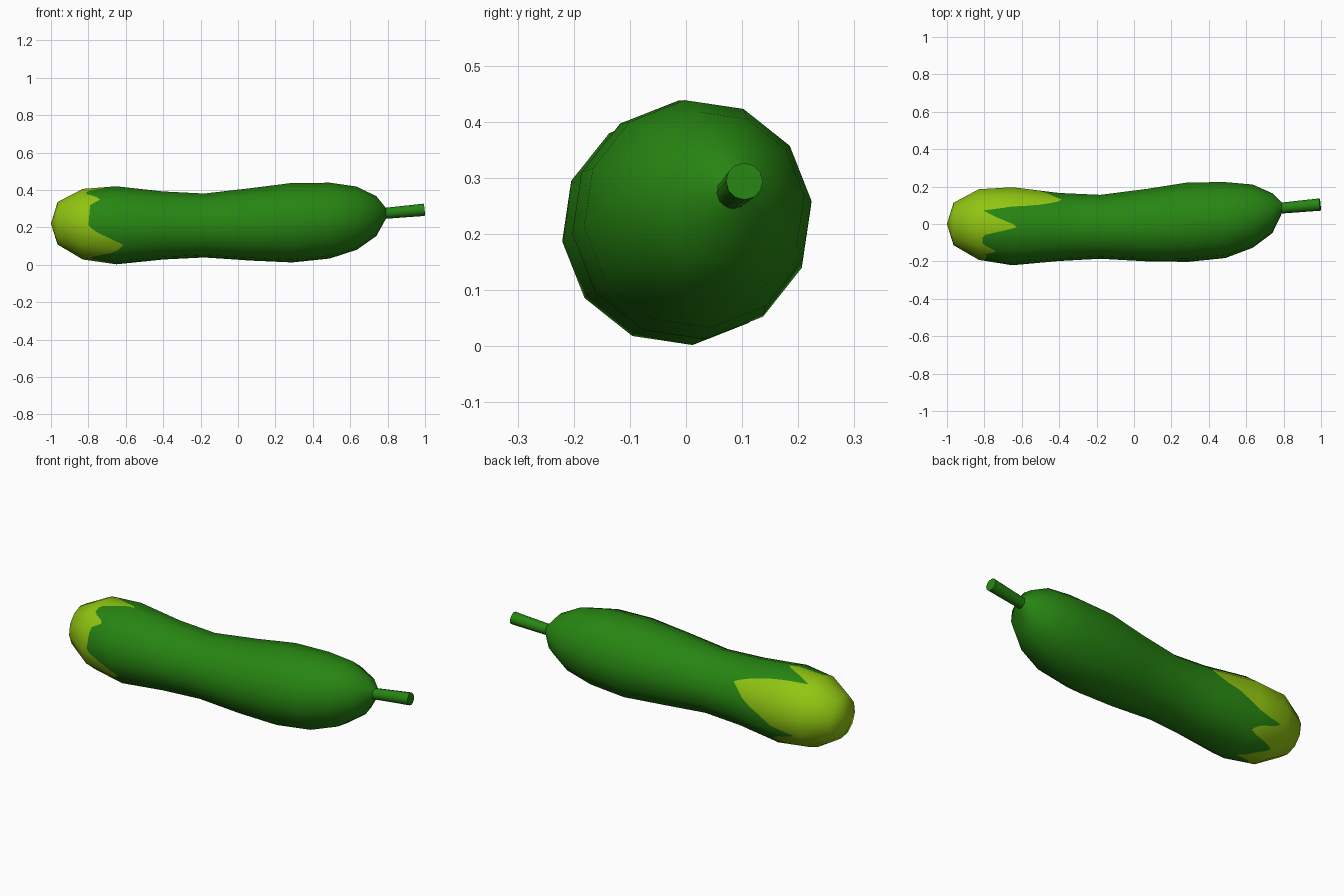
import bpy, bmesh, math
from mathutils import Vector

if "Cube" in bpy.data.objects:
    bpy.data.objects.remove(bpy.data.objects["Cube"])

SIDES, SUB, OFFSET = 12, 6, 6.5      # 12-sided body, fine columns only carry the colour edge

# Body rings: x, centre y, centre z, radius
RINGS = [(-1, 0, .22, 0), (-.965, 0, .222, .114), (-.83, -.003, .217, .19),
         (-.65, -.012, .211, .21), (-.4, -.016, .21, .183), (-.18, -.015, .21, .172),
         (.07, -.006, .216, .195), (.29, .01, .225, .214), (.49, .021, .236, .204),
         (.635, .042, .249, .17), (.74, .058, .26, .107), (.79, .085, .275, .03)]

# Wavy edge of the pale tip: angle around the body, x
EDGE = [(0, -.56), (15, -.46), (38, -.38), (50, -.48), (58, -.62), (66, -.81), (78, -.73),
        (90, -.61), (102, -.75), (108, -.81), (123, -.81), (135, -.73), (146, -.79),
        (183, -.80), (193, -.75), (210, -.61), (225, -.66), (245, -.79), (257, -.77),
        (268, -.66), (280, -.72), (295, -.81), (305, -.75), (315, -.63), (325, -.66),
        (335, -.81), (345, -.66), (360, -.56)]


def material(name, rgb):
    m = bpy.data.materials.new(name)
    m.diffuse_color = (*rgb, 1)
    m.use_nodes = True
    m.node_tree.nodes["Principled BSDF"].inputs["Base Color"].default_value = m.diffuse_color
    return m


def node(i, j):
    x, cy, cz, r = RINGS[i]
    a = math.radians(OFFSET + 360 * j / SIDES)
    return Vector((x, cy + r * math.cos(a), cz + r * math.sin(a)))


def node_normal(i, j):
    if i == 0:
        return Vector((-1, 0, 0))
    along = node(min(i + 1, len(RINGS) - 1), j) - node(i - 1, j)
    around = node(i, j + 1) - node(i, j - 1)
    return around.cross(along).normalized()


def blend(fn, u, v):
    i = max(0, min(int(u), len(RINGS) - 2))
    j = math.floor(v)
    s, t = u - i, v - j
    return fn(i, j).lerp(fn(i, j + 1), t).lerp(fn(i + 1, j).lerp(fn(i + 1, j + 1), t), s)


def edge_at(column):
    """Ring position of the pale edge at one fine column."""
    a = (OFFSET + 360 * column / (SIDES * SUB)) % 360
    for (a0, x0), (a1, x1) in zip(EDGE, EDGE[1:]):
        if a0 <= a <= a1:
            x = x0 + (x1 - x0) * (a - a0) / (a1 - a0)
            break
    for i in range(len(RINGS) - 1):
        if RINGS[i][0] <= x <= RINGS[i + 1][0]:
            return i + (x - RINGS[i][0]) / (RINGS[i + 1][0] - RINGS[i][0])


def edge(v):
    c = v * SUB
    k = math.floor(c + 1e-6)
    return edge_at(k) + (edge_at(k + 1) - edge_at(k)) * (c - k)


green = material("deep green skin", (.02, .235, .006))
pale = material("pale yellow green tip", (.28, .56, .006))

# Body: unrolled grid, cut straight along the wavy edge, then wrapped round
bm = bmesh.new()
layer = bm.verts.layers.float_vector.new("wrap_normal")
cols = SIDES * SUB
grid = [[bm.verts.new((i - edge(c / SUB), c / SUB, 0)) for c in range(cols + 1)]
        for i in range(len(RINGS))]
for i in range(len(RINGS) - 1):
    for c in range(cols):
        bm.faces.new((grid[i][c], grid[i][c + 1], grid[i + 1][c + 1], grid[i + 1][c]))
bmesh.ops.bisect_plane(bm, geom=bm.verts[:] + bm.edges[:] + bm.faces[:], dist=1e-5,
                       plane_co=(0, 0, 0), plane_no=(1, 0, 0))
for f in bm.faces:
    f.material_index = 1 if f.calc_center_median().x < 0 else 0
    f.smooth = True
for v in bm.verts:
    u, w = v.co.x + edge(v.co.y), v.co.y
    v[layer] = blend(node_normal, u, w).normalized()
    v.co = blend(node, u, w)
bmesh.ops.remove_doubles(bm, verts=bm.verts[:], dist=1e-5)
bmesh.ops.recalc_face_normals(bm, faces=bm.faces[:])
normals = [tuple(v[layer]) for v in bm.verts]
bm.verts.layers.float_vector.remove(layer)
mesh = bpy.data.meshes.new("squash_body")
bm.to_mesh(mesh)
bm.free()
mesh.materials.append(green)
mesh.materials.append(pale)
mesh.normals_split_custom_set_from_vertices(normals)
bpy.context.collection.objects.link(bpy.data.objects.new("squash_body", mesh))

# Stem: slim tilted cylinder
a, b = Vector((.775, .084, .274)), Vector((.995, .104, .294))
bpy.ops.mesh.primitive_cone_add(vertices=12, radius1=.029, radius2=.033,
                                depth=(b - a).length, location=(a + b) / 2,
                                rotation=(b - a).to_track_quat('Z', 'Y').to_euler())
stem = bpy.context.object
stem.name = "stem"
stem.data.materials.append(green)
bpy.ops.object.shade_smooth_by_angle(angle=math.radians(40))
